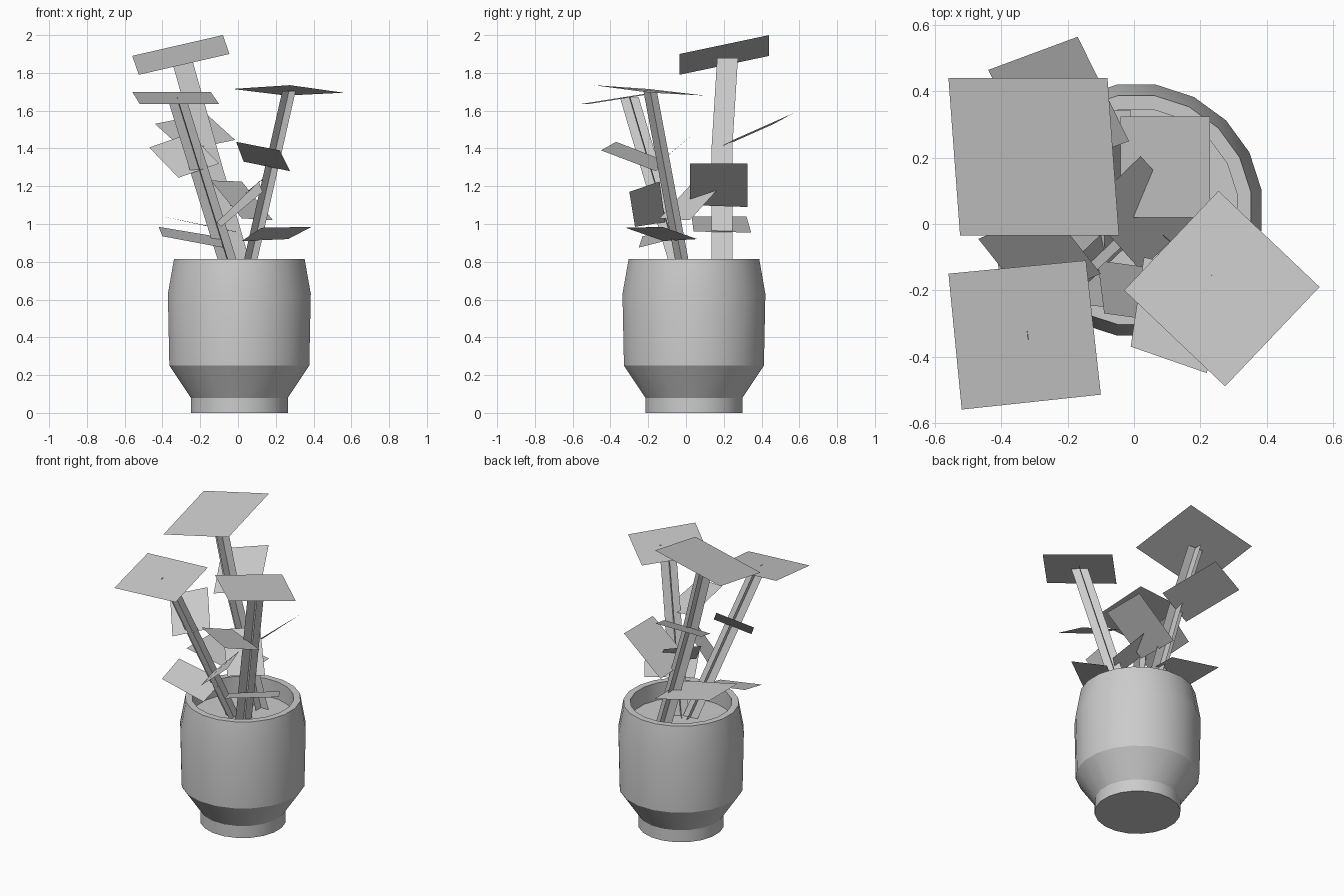
import bpy, bmesh, math
from mathutils import Vector

if "Cube" in bpy.data.objects:
    bpy.data.objects.remove(bpy.data.objects["Cube"])

grey = bpy.data.materials.new("plain_grey")
grey.diffuse_color = (0.6, 0.6, 0.6, 1)
grey.use_nodes = True
grey.node_tree.nodes["Principled BSDF"].inputs["Base Color"].default_value = grey.diffuse_color


def finish(name, bm):
    mesh = bpy.data.meshes.new(name)
    bm.to_mesh(mesh)
    bm.free()
    mesh.materials.append(grey)
    ob = bpy.data.objects.new(name, mesh)
    bpy.context.collection.objects.link(ob)
    return ob


def lathe(name, profile, centre, sides=20):
    """Revolve (radius, z) points; the first and last rings are capped."""
    bm = bmesh.new()
    rings = []
    for r, z in profile:
        ring = []
        for i in range(sides):
            a = 2 * math.pi * (i + 0.5) / sides
            ring.append(bm.verts.new((centre[0] + r * math.cos(a),
                                      centre[1] + r * math.sin(a), z)))
        rings.append(ring)
    for lo, hi in zip(rings, rings[1:]):
        for i in range(sides):
            j = (i + 1) % sides
            bm.faces.new((lo[i], lo[j], hi[j], hi[i]))
    bm.faces.new(rings[0][::-1])
    bm.faces.new(rings[-1])
    return finish(name, bm)


def leaf(name, corners):
    """Flat square leaf card, wound so that it faces up."""
    bm = bmesh.new()
    face = bm.faces.new([bm.verts.new(c) for c in corners])
    face.normal_update()
    if face.normal.z < 0:
        face.normal_flip()
    finish(name, bm)


def stem(name, path, turn, width=0.1):
    """Two crossed strips following a path."""
    bm = bmesh.new()
    for k in range(2):
        a = math.radians(turn + 90 * k)
        side = Vector((math.cos(a), math.sin(a), 0)) * width / 2
        rows = [(bm.verts.new(Vector(p) - side), bm.verts.new(Vector(p) + side))
                for p in path]
        for (a0, a1), (b0, b1) in zip(rows, rows[1:]):
            bm.faces.new((a0, a1, b1, b0))
    finish(name, bm)


# Pot with rim, inner wall and soil surface
pot = lathe("pot", [(0.26, 0), (0.26, 0.08), (0.375, 0.25), (0.383, 0.63),
                    (0.35, 0.815), (0.308, 0.815), (0.308, 0.70)], (0.007, 0.042))
bpy.context.view_layer.objects.active = pot
pot.select_set(True)
bpy.ops.object.shade_smooth_by_angle(angle=math.radians(30))

# Stems
stem("tall_stem", [(0.04, 0.19, 0.69), (-0.165, 0.19, 1.4), (-0.30, 0.22, 1.88)], 0, 0.11)
stem("left_stem", [(-0.02, -0.01, 0.69), (-0.325, -0.30, 1.67)], 6)
stem("right_stem", [(0.04, 0.0, 0.69), (0.27, -0.19, 1.705)], 45)

# Large crown leaves
leaf("tall_crown_leaf", [(-0.56, 0.44, 1.89), (-0.08, 0.44, 2.0),
                         (-0.045, -0.035, 1.9), (-0.525, -0.035, 1.79)])
leaf("left_crown_leaf", [(-0.56, -0.15, 1.70), (-0.145, -0.11, 1.70),
                         (-0.10, -0.515, 1.635), (-0.52, -0.56, 1.635)])
leaf("right_crown_leaf", [(0.255, 0.10, 1.68), (0.56, -0.19, 1.695),
                          (0.275, -0.49, 1.735), (-0.03, -0.20, 1.715)])

# Side leaves of the tall stem
leaf("tall_upper_leaf", [(-0.44, 0.465, 1.53), (-0.17, 0.565, 1.585),
                         (-0.015, 0.25, 1.445), (-0.285, 0.15, 1.39)])
leaf("tall_middle_leaf", [(0.23, 0.325, 1.32), (0.23, 0.02, 1.32),
                          (-0.04, 0.02, 1.10), (-0.04, 0.325, 1.09)])
leaf("tall_lower_leaf", [(-0.40, 0.32, 1.04), (-0.40, 0.03, 1.04),
                         (-0.01, 0.04, 0.96), (-0.01, 0.345, 0.955)])

# Side leaves of the left stem
leaf("left_upper_leaf", [(-0.47, -0.045, 1.405), (-0.315, -0.24, 1.245),
                         (-0.10, -0.15, 1.32), (-0.255, 0.045, 1.48)])
leaf("left_middle_leaf", [(0.11, -0.14, 1.225), (0.13, -0.30, 1.17),
                          (-0.09, -0.27, 0.985), (-0.11, -0.11, 1.01)])
leaf("left_lower_leaf", [(-0.42, -0.02, 0.985), (-0.40, -0.23, 0.935),
                         (-0.08, -0.25, 0.875), (-0.09, -0.03, 0.93)])

# Side leaves of the right stem
leaf("right_upper_leaf", [(-0.01, -0.37, 1.435), (0.22, -0.45, 1.39),
                          (0.275, -0.16, 1.28), (0.03, -0.10, 1.33)])
leaf("right_middle_leaf", [(0.185, 0.02, 1.02), (0.02, 0.205, 1.225),
                           (-0.145, 0.045, 1.23), (0.02, -0.14, 1.03)])
leaf("right_lower_leaf", [(0.39, -0.125, 0.985), (0.125, -0.32, 0.98),
                          (0.02, -0.12, 0.91), (0.265, 0.06, 0.92)])
